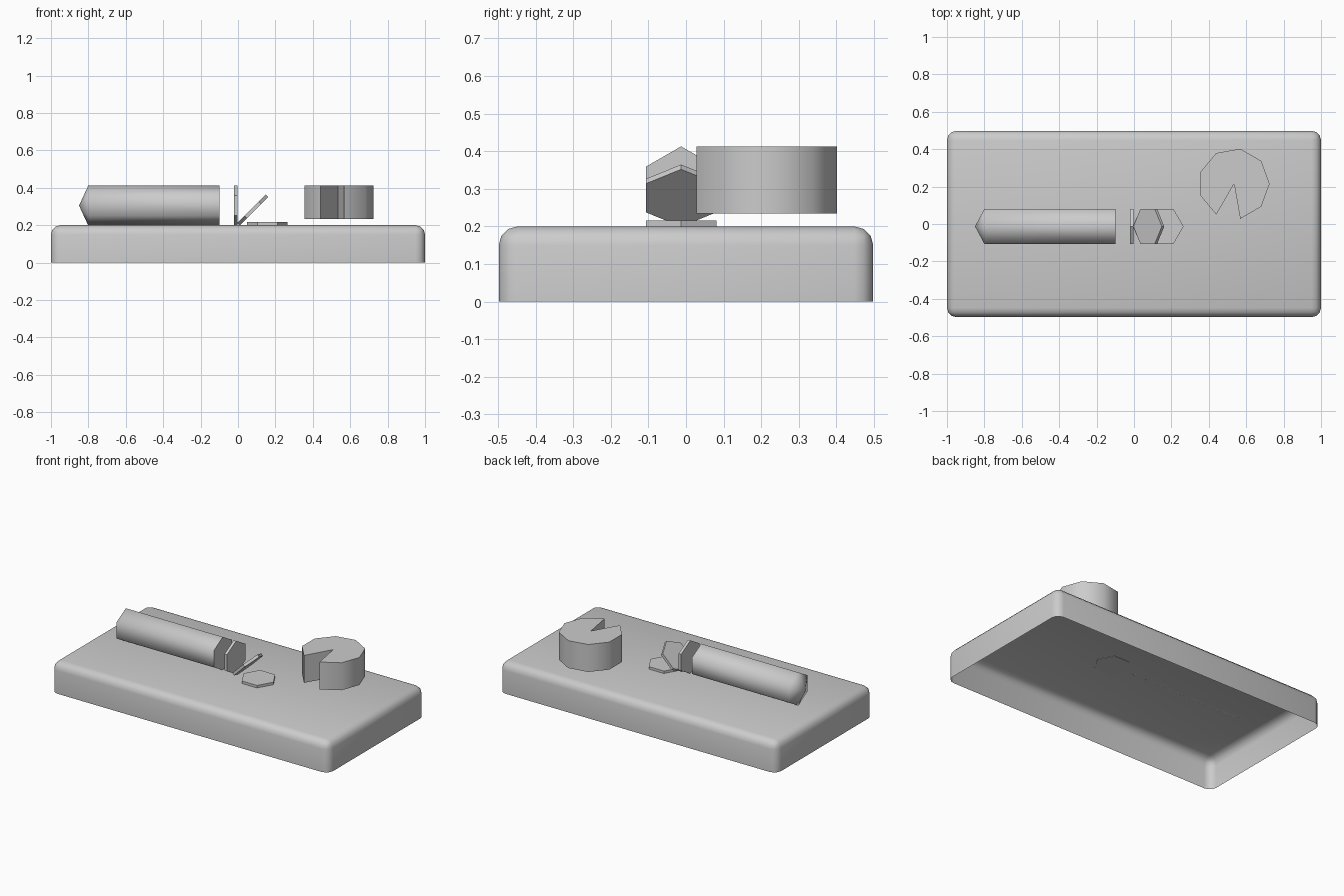
import bpy, bmesh
from math import cos, sin, radians

if "Cube" in bpy.data.objects:
    bpy.data.objects.remove(bpy.data.objects["Cube"])


def finish(bm, name, loc=(0, 0, 0), tilt=0, smooth=30):
    bmesh.ops.recalc_face_normals(bm, faces=bm.faces)
    mesh = bpy.data.meshes.new(name)
    bm.to_mesh(mesh)
    bm.free()
    ob = bpy.data.objects.new(name, mesh)
    bpy.context.collection.objects.link(ob)
    ob.location = loc
    ob.rotation_euler = (0, radians(tilt), 0)
    bpy.ops.object.select_all(action='DESELECT')
    ob.select_set(True)
    bpy.context.view_layer.objects.active = ob
    bpy.ops.object.shade_smooth_by_angle(angle=radians(smooth))
    return ob


def prism(points, z0, z1):
    """Closed prism along local z; returns the bmesh and its far cap."""
    bm = bmesh.new()
    low = [bm.verts.new((x, y, z0)) for x, y in points]
    high = [bm.verts.new((x, y, z1)) for x, y in points]
    bm.faces.new(low[::-1])
    cap = bm.faces.new(high)
    n = len(points)
    for i in range(n):
        j = (i + 1) % n
        bm.faces.new((low[i], low[j], high[j], high[i]))
    return bm, cap


def ring(r, n):
    return [(r * cos(radians(360 / n * i)), r * sin(radians(360 / n * i))) for i in range(n)]


# Cutting board: rounded slab, open underneath
bm = bmesh.new()
bmesh.ops.create_cube(bm, size=1)
for v in bm.verts:
    v.co = (v.co.x * 2, v.co.y * 0.996, (v.co.z + 0.5) * 0.2)
edges = [e for e in bm.edges if max(v.co.z for v in e.verts) > 0.1]
bmesh.ops.bevel(bm, geom=edges, offset=0.05, segments=3, profile=0.5, affect='EDGES')
bottom = [f for f in bm.faces if all(v.co.z < 0.001 for v in f.verts)]
bmesh.ops.delete(bm, geom=bottom, context='FACES_ONLY')
finish(bm, "cutting_board", smooth=40)

# Six-sided vegetable lying along x, with a pointed end
HEX = ring(0.108, 6)
Y = -0.013
bm, cap = prism(HEX, 0, 0.7)
tip = bmesh.ops.poke(bm, faces=[cap])["verts"][0]
tip.co.z = 0.75
finish(bm, "vegetable", (-0.1, Y, 0.305), -90, smooth=70)

# Slices falling over: upright, leaning, flat
for name, x, z, tilt in (("slice_upright", -0.013, 0.305, -90),
                         ("slice_leaning", 0.079, 0.282, -45),
                         ("slice_flat", 0.157, 0.207, 0)):
    bm, _ = prism(HEX, -0.009, 0.009)
    finish(bm, name, (x, Y, z), tilt)

# Nine-sided cheese wheel with one wedge cut out
pts = ring(0.19, 9)
pts.insert(7, (0, 0))
bm, _ = prism(pts, 0.234, 0.413)
finish(bm, "cheese_wheel", (0.535, 0.215, 0), smooth=60)
